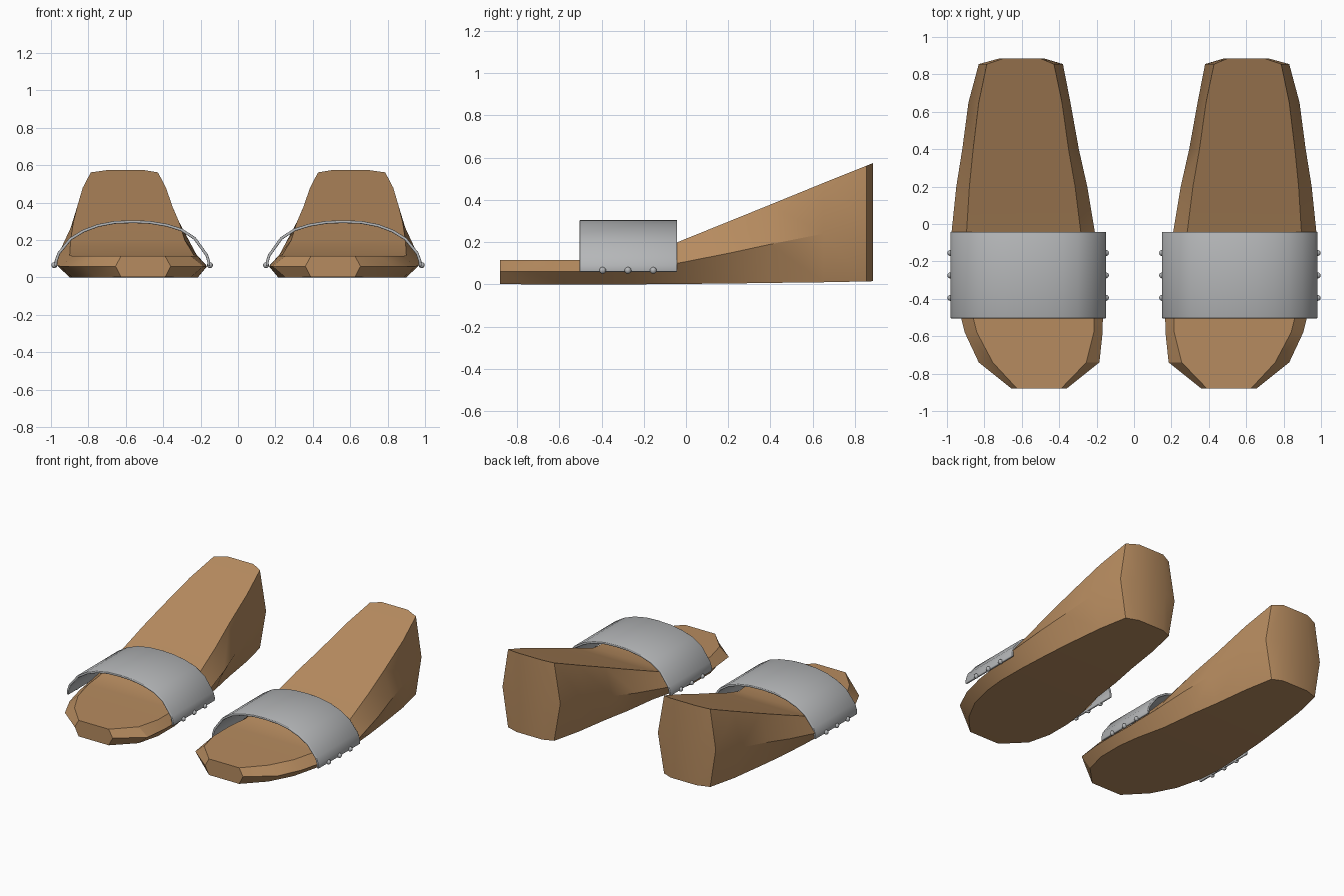
import bpy, bmesh, math
from mathutils import Matrix

if "Cube" in bpy.data.objects:
    bpy.data.objects.remove(bpy.data.objects["Cube"])


def material(name, rgb):
    m = bpy.data.materials.new(name)
    m.diffuse_color = (*rgb, 1)
    m.use_nodes = True
    m.node_tree.nodes["Principled BSDF"].inputs["Base Color"].default_value = m.diffuse_color
    return m


wood = material("tan wood", (0.47, 0.26, 0.115))
grey = material("strap grey", (0.46, 0.47, 0.48))


def finish(bm, name, mat, angle=30):
    bmesh.ops.recalc_face_normals(bm, faces=bm.faces)
    me = bpy.data.meshes.new(name)
    bm.to_mesh(me)
    bm.free()
    ob = bpy.data.objects.new(name, me)
    bpy.context.collection.objects.link(ob)
    me.materials.append(mat)
    bpy.ops.object.select_all(action='DESELECT')
    ob.select_set(True)
    bpy.context.view_layer.objects.active = ob
    bpy.ops.object.shade_smooth_by_angle(angle=math.radians(angle))
    return ob


# Sole stations: y, ridge left/right, top left/right, top z, ridge z, bottom z
STATIONS = [
    (-0.88, .36, .655, .39, .625, .115, .06, .002),
    (-0.74, .185, .83, .255, .755, .115, .06, 0),
    (-0.58, .168, .905, .215, .84, .115, .06, 0),
    (-0.40, .165, .95, .215, .885, .115, .06, 0),
    (-0.25, .175, .967, .235, .90, .118, .065, 0),
    (-0.04, .21, .975, .285, .895, .20, .10, .002),
    (0.20, .25, .95, .315, .88, .297, .147, .004),
    (0.40, .295, .918, .35, .86, .378, .19, .007),
    (0.65, .34, .885, .385, .83, .48, .24, .010),
    (0.855, .38, .83, .428, .787, .562, .287, .014),
    (0.885, .48, .72, .50, .70, .574, .293, .015),
]

# Strap arch, outer surface (x, z)
ARCH = [(.150, .06), (.149, .085), (.160, .122), (.227, .215), (.30, .262), (.38, .287),
        (.47, .302), (.56, .306), (.66, .302), (.75, .285), (.83, .255), (.90, .212),
        (.965, .133), (.980, .09), (.982, .06)]


def sole(side):
    bm = bmesh.new()
    rings = []
    for y, rl, rr, tl, tr, zt, zr, zb in STATIONS:
        pts = [(tl, zt), (tr, zt), (rr, zr), (tr, zb), (tl, zb), (rl, zr)]
        rings.append([bm.verts.new((side * x, y, z)) for x, z in pts])
    for a, b in zip(rings, rings[1:]):
        for i in range(6):
            j = (i + 1) % 6
            bm.faces.new((a[i], a[j], b[j], b[i]))
    bm.faces.new(rings[0])
    bm.faces.new(rings[-1])
    return bm


def strap(side):
    bm = bmesh.new()
    rows = [[bm.verts.new((side * x, y, z)) for x, z in ARCH] for y in (-.504, -.042)]
    for i in range(len(ARCH) - 1):
        f = (rows[0][i], rows[0][i + 1], rows[1][i + 1], rows[1][i])
        bm.faces.new(f if side < 0 else f[::-1])
    return bm


def studs(side):
    bm = bmesh.new()
    for x in (.150, .982):
        for y in (-.155, -.275, -.395):
            bmesh.ops.create_uvsphere(bm, u_segments=12, v_segments=8, radius=.016,
                                      matrix=Matrix.Translation((side * x, y, .066)))
    return bm


for side, label in ((-1, "left"), (1, "right")):
    finish(sole(side), label + "_sole", wood)
    ob = finish(strap(side), label + "_strap", grey, 40)
    # Thickness goes inwards from the arch; normals point up
    if sum(p.normal.z for p in ob.data.polygons) < 0:
        ob.data.flip_normals()
    mod = ob.modifiers.new("thickness", 'SOLIDIFY')
    mod.thickness = .015
    mod.offset = -1
    bev = ob.modifiers.new("soft edge", 'BEVEL')
    bev.width = .004
    bev.segments = 2
    bev.limit_method = 'ANGLE'
    bev.angle_limit = math.radians(60)
    finish(studs(side), label + "_studs", grey, 40)
